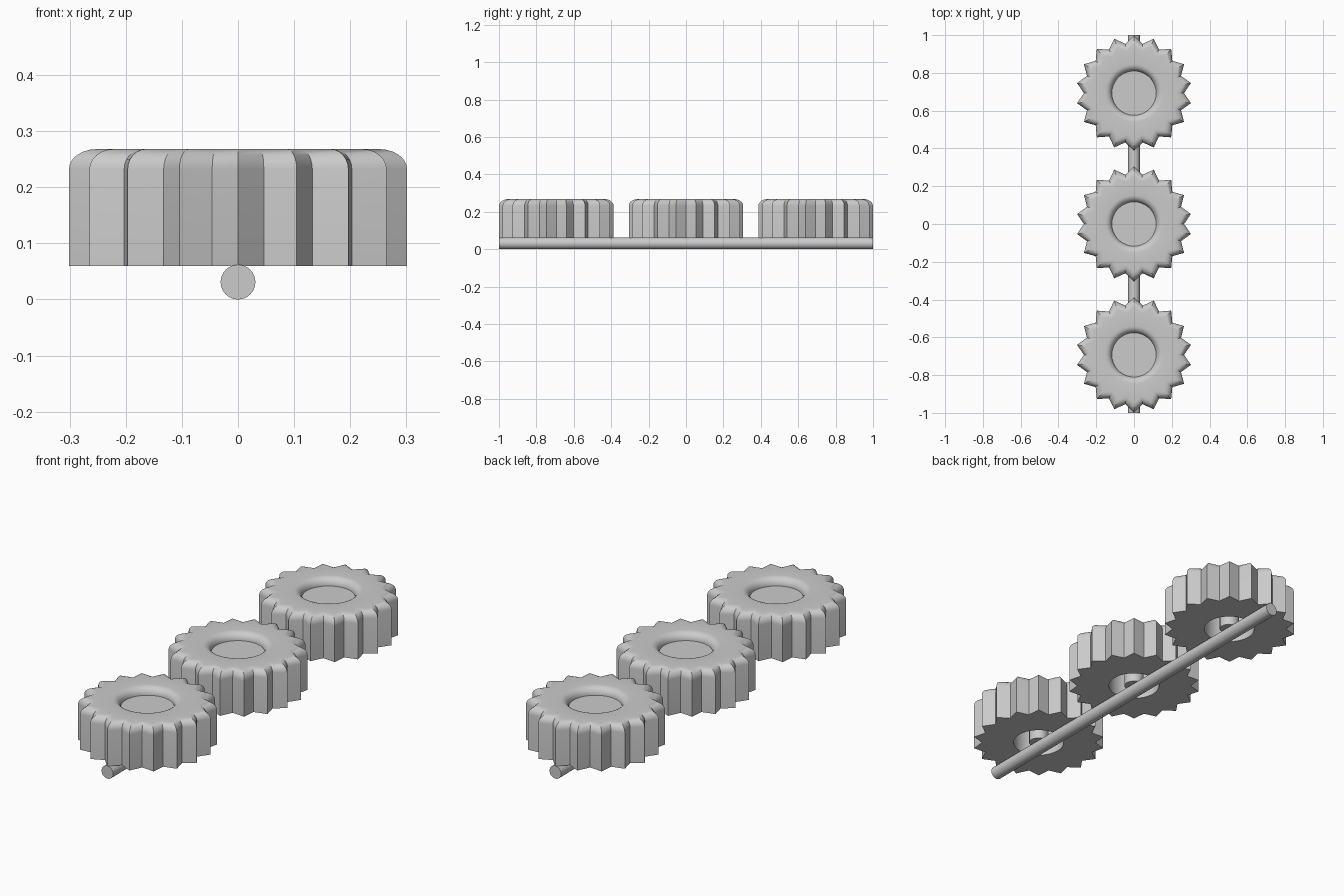
import bpy, bmesh
from math import sin, cos, pi, hypot, atan2, radians

if "Cube" in bpy.data.objects:
    bpy.data.objects.remove(bpy.data.objects["Cube"], do_unlink=True)

# Dimensions
TEETH = 18
TIP, VALLEY = 0.306, 0.265
BOTTOM, TOP = 0.06, 0.268
ROUND, STEPS = 0.036, 6
HOLE = 0.117
SPACING = 0.693
ROD = 0.031

grey = bpy.data.materials.new("grey")
grey.use_nodes = True
grey.diffuse_color = (0.6, 0.6, 0.6, 1)
grey.node_tree.nodes["Principled BSDF"].inputs["Base Color"].default_value = (0.6, 0.6, 0.6, 1)

# How far tips and valleys move when the toothed outline is inset by one unit
half = pi / TEETH
dx, dy = VALLEY * sin(half), TIP - VALLEY * cos(half)
tip_half = atan2(dx, dy)
TIP_SHIFT = 1 / sin(tip_half)
VALLEY_SHIFT = 1 / sin(tip_half + half)


def finish(obj, name):
    obj.name = obj.data.name = name
    obj.data.materials.append(grey)
    bpy.ops.object.select_all(action="DESELECT")
    obj.select_set(True)
    bpy.context.view_layer.objects.active = obj
    bpy.ops.object.shade_smooth_by_angle(angle=radians(30))


def cylinder(name, radius, depth, location, rotation=(0, 0, 0), sides=32):
    bpy.ops.mesh.primitive_cylinder_add(vertices=sides, radius=radius, depth=depth,
                                        location=location, rotation=rotation)
    finish(bpy.context.object, name)


def ring(bm, tip, valley, z):
    """One loop of vertices alternating between two radii."""
    verts = []
    for i in range(2 * TEETH):
        r, a = (valley if i % 2 else tip), pi / 2 + i * half
        verts.append(bm.verts.new((r * cos(a), r * sin(a), z)))
    return verts


def gear(name, y):
    bm = bmesh.new()
    # Toothed outside wall with a rounded top edge
    rings = [ring(bm, TIP, VALLEY, BOTTOM)]
    for s in range(STEPS + 1):
        a = s / STEPS * pi / 2
        inset = ROUND * (1 - cos(a))
        rings.append(ring(bm, TIP - inset * TIP_SHIFT, VALLEY - inset * VALLEY_SHIFT,
                          TOP - ROUND + ROUND * sin(a)))
    # Rounded lip and straight wall of the centre hole
    for s in range(STEPS + 1):
        a = s / STEPS * pi / 2
        r = HOLE + ROUND * (1 - sin(a))
        rings.append(ring(bm, r, r, TOP - ROUND + ROUND * cos(a)))
    rings.append(ring(bm, HOLE, HOLE, BOTTOM))
    # Join the loops into one closed ring-shaped body
    n = 2 * TEETH
    for lower, upper in zip(rings, rings[1:] + rings[:1]):
        for i in range(n):
            j = (i + 1) % n
            bm.faces.new((lower[i], lower[j], upper[j], upper[i]))
    bmesh.ops.recalc_face_normals(bm, faces=bm.faces)
    mesh = bpy.data.meshes.new(name)
    bm.to_mesh(mesh)
    bm.free()
    obj = bpy.data.objects.new(name, mesh)
    obj.location.y = y
    bpy.context.collection.objects.link(obj)
    finish(obj, name)


# Three gears, each with a recessed cap and a hub reaching down to the rod
for place, y in (("front", -SPACING), ("middle", 0), ("back", SPACING)):
    gear(place + "_gear", y)
    cap_z = TOP - ROUND
    cylinder(place + "_cap", HOLE, 0.01, (0, y, cap_z - 0.005), sides=2 * TEETH)
    cylinder(place + "_hub", 0.045, cap_z - BOTTOM - 0.01,
             (0, y, (cap_z + BOTTOM - 0.01) / 2), sides=16)

# Rod running under all the gears
cylinder("connecting_rod", ROD, 2, (0, 0, ROD), (pi / 2, 0, 0))
